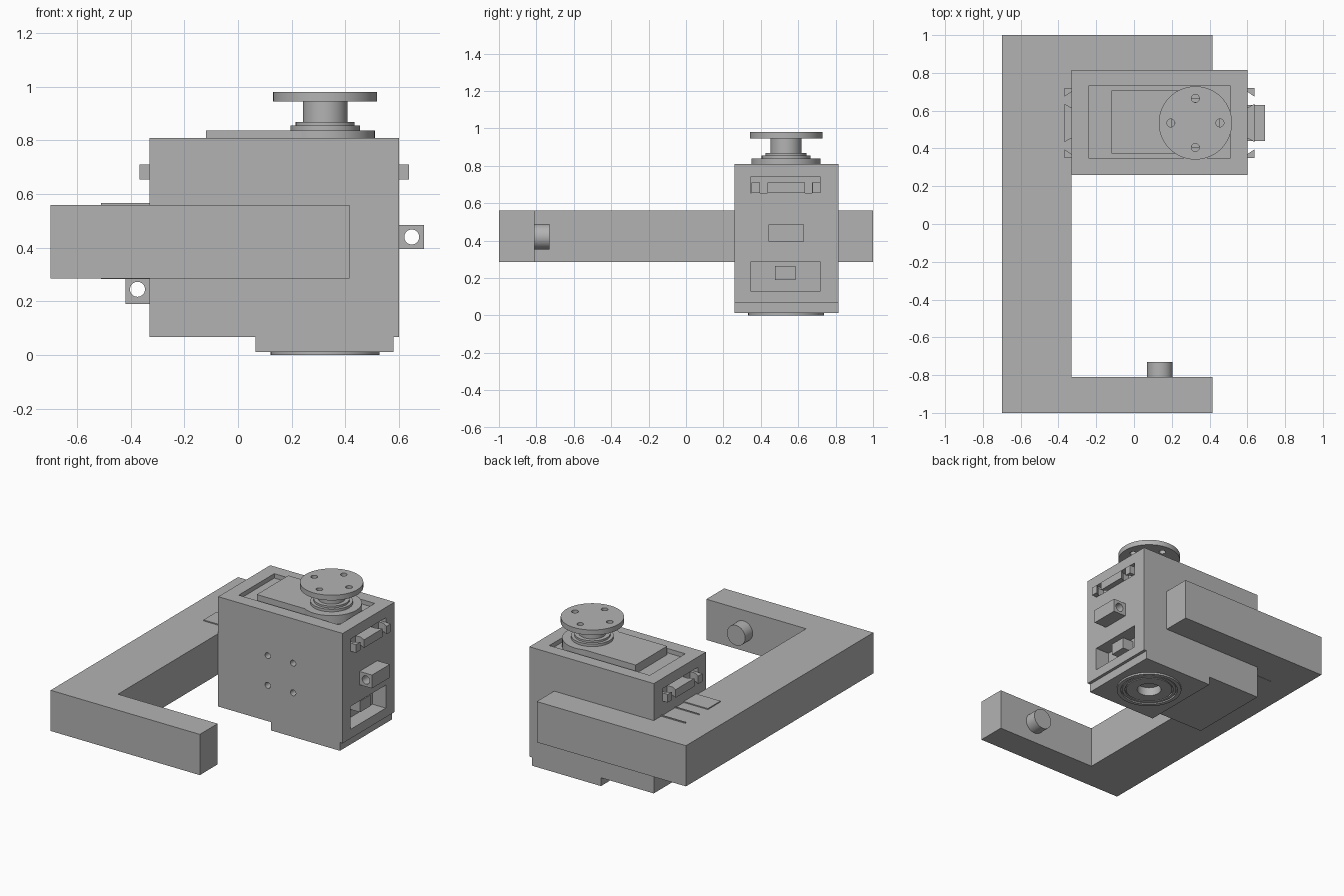
import bpy, bmesh, math
from mathutils import Matrix, Vector

cube = bpy.data.objects.get("Cube")
if cube:
    bpy.data.objects.remove(cube, do_unlink=True)

grey = bpy.data.materials.new("plain grey")
grey.use_nodes = True
COLOUR = (0.45, 0.45, 0.45, 1)
grey.diffuse_color = COLOUR
grey.node_tree.nodes["Principled BSDF"].inputs["Base Color"].default_value = COLOUR


def finish(name, bm):
    bmesh.ops.recalc_face_normals(bm, faces=bm.faces)
    mesh = bpy.data.meshes.new(name)
    bm.to_mesh(mesh)
    bm.free()
    mesh.materials.append(grey)
    ob = bpy.data.objects.new(name, mesh)
    bpy.context.collection.objects.link(ob)
    return ob


def box(name, x, y, z):
    bm = bmesh.new()
    bmesh.ops.create_cube(bm, size=1)
    for v in bm.verts:
        v.co = Vector([(a + b) / 2 + c * (b - a) for c, (a, b) in zip(v.co, (x, y, z))])
    return finish(name, bm)


def prism(name, outline, z0, z1):
    bm = bmesh.new()
    face = bm.faces.new([bm.verts.new((x, y, z0)) for x, y in outline])
    top = bmesh.ops.extrude_face_region(bm, geom=[face])["geom"]
    bmesh.ops.translate(bm, vec=(0, 0, z1 - z0),
                        verts=[v for v in top if isinstance(v, bmesh.types.BMVert)])
    return finish(name, bm)


def select_only(ob):
    bpy.ops.object.select_all(action='DESELECT')
    ob.select_set(True)
    bpy.context.view_layer.objects.active = ob


def smooth(ob):
    select_only(ob)
    bpy.ops.object.shade_smooth_by_angle(angle=math.radians(30))


def cylinder(name, start, length, radius, axis='Z', sides=48):
    bm = bmesh.new()
    bmesh.ops.create_cone(bm, cap_ends=True, segments=sides, radius1=radius,
                          radius2=radius, depth=length)
    bmesh.ops.translate(bm, verts=bm.verts, vec=(0, 0, length / 2))
    turn = Matrix.Rotation(-math.pi / 2, 4, 'X') if axis == 'Y' else Matrix()
    bmesh.ops.transform(bm, matrix=Matrix.Translation(start) @ turn, verts=bm.verts)
    return finish(name, bm)


def cut(ob, cutters):
    for c in cutters:
        mod = ob.modifiers.new("cut", 'BOOLEAN')
        mod.operation, mod.solver, mod.object = 'DIFFERENCE', 'EXACT', c
        select_only(ob)
        bpy.ops.object.modifier_apply(modifier=mod.name)
        bpy.data.objects.remove(c, do_unlink=True)
    smooth(ob)


AX, AY = 0.325, 0.535            # turning axis of the flange
L, R = -0.33, 0.60               # side faces of the housing

# C-shaped support arm with its pivot pin
prism("support_arm", [(-0.70, -1), (0.415, -1), (0.415, -0.81), (L, -0.81),
                      (L, 0.81), (0.415, 0.81), (0.415, 1), (-0.70, 1)], 0.285, 0.56)
smooth(cylinder("pivot_pin", (0.137, -0.82, 0.42), 0.09, 0.068, 'Y'))

# Housing with lid recess, side sockets and bolt holes
housing = box("housing", (L, R), (0.26, 0.815), (0.068, 0.81))
pockets = [box("lid_cut", (-0.24, 0.51), (0.35, 0.73), (0.78, 0.9)),
           box("socket_cut", (0.50, 0.7), (0.345, 0.72), (0.13, 0.285)),
           box("left_clip_cut", (-0.4, L + 0.04), (0.345, 0.72), (0.655, 0.74)),
           box("right_clip_cut", (R - 0.04, 0.7), (0.345, 0.72), (0.655, 0.74))]
for x in (0.04, 0.23):
    for z in (0.31, 0.51):
        pockets.append(cylinder("bolt_cut", (x, 0.2, z), 0.12, 0.02, 'Y', 24))
cut(housing, pockets)
box("socket_block", (0.49, 0.58), (0.475, 0.585), (0.19, 0.265))

# Stepped foot and ringed base with a central bore
foot = box("foot", (0.065, 0.58), (0.26, 0.815), (0.012, 0.075))
cut(foot, [cylinder("foot_bore", (AX, AY, -0.1), 0.16, 0.075)])


def ring(name, outer, inner, z0, z1):
    ob = cylinder(name, (AX, AY, z0), z1 - z0, outer)
    cut(ob, [cylinder("ring_cut", (AX, AY, z0 - 0.1), z1 - z0 + 0.2, inner)])


ring("base_outer_ring", 0.203, 0.178, 0, 0.02)
ring("base_middle_ring", 0.170, 0.152, 0.003, 0.02)
ring("base_inner_ring", 0.145, 0.075, 0.003, 0.02)

# Lid plate and the stepped output shaft
box("lid_plate", (-0.12, AX), (0.372, 0.708), (0.77, 0.838))
for name, radius, z0, z1 in (("lid_round", 0.185, 0.77, 0.838),
                             ("lower_collar", 0.13, 0.83, 0.855),
                             ("upper_collar", 0.11, 0.85, 0.868),
                             ("shaft", 0.083, 0.86, 0.95)):
    smooth(cylinder(name, (AX, AY, z0), z1 - z0, radius))

# Mounting flange with four through holes
flange = cylinder("flange", (AX, AY, 0.945), 0.035, 0.194, sides=64)
cut(flange, [cylinder("flange_cut", (AX + 0.13 * dx, AY + 0.13 * dy, 0.9), 0.12, 0.021, 'Z', 24)
             for dx, dy in ((1, 0), (-1, 0), (0, 1), (0, -1))])

# Flared clips on both sides: a centre bar between two hooked latches
for side, face, s in (("left", L, -1), ("right", R, 1)):
    root, mid, tip = face - s * 0.045, face, face + s * 0.037
    prism(side + "_clip_bar", [(root, AY - 0.08), (mid, AY - 0.08), (tip, AY - 0.10),
                               (tip, AY + 0.10), (mid, AY + 0.08), (root, AY + 0.08)],
          0.655, 0.71)
    for end, t in (("front", -1), ("back", 1)):
        prism(side + "_" + end + "_latch",
              [(root, AY + t * 0.165), (mid, AY + t * 0.165), (tip, AY + t * 0.14),
               (tip, AY + t * 0.185), (root, AY + t * 0.185)], 0.655, 0.71)

# Hinge lugs
right_lug = box("right_lug", (R - 0.01, 0.693), (0.44, 0.63), (0.395, 0.485))
cut(right_lug, [cylinder("lug_cut", (0.648, 0.3, 0.44), 0.5, 0.028, 'Y', 32)])
left_lug = box("left_lug", (-0.42, L + 0.01), (0.44, 0.63), (0.19, 0.29))
cut(left_lug, [cylinder("lug_cut", (-0.375, 0.3, 0.245), 0.5, 0.028, 'Y', 32)])

# Thin tongues lying on the arm beside the housing
for name, y0, y1 in (("wide_tongue", 0.36, 0.495), ("middle_tongue", 0.583, 0.589),
                     ("back_tongue", 0.73, 0.738)):
    box(name, (-0.51, L + 0.01), (y0, y1), (0.55, 0.567))
box("lower_tongue", (-0.51, L + 0.01), (0.36, 0.735), (0.283, 0.30))
